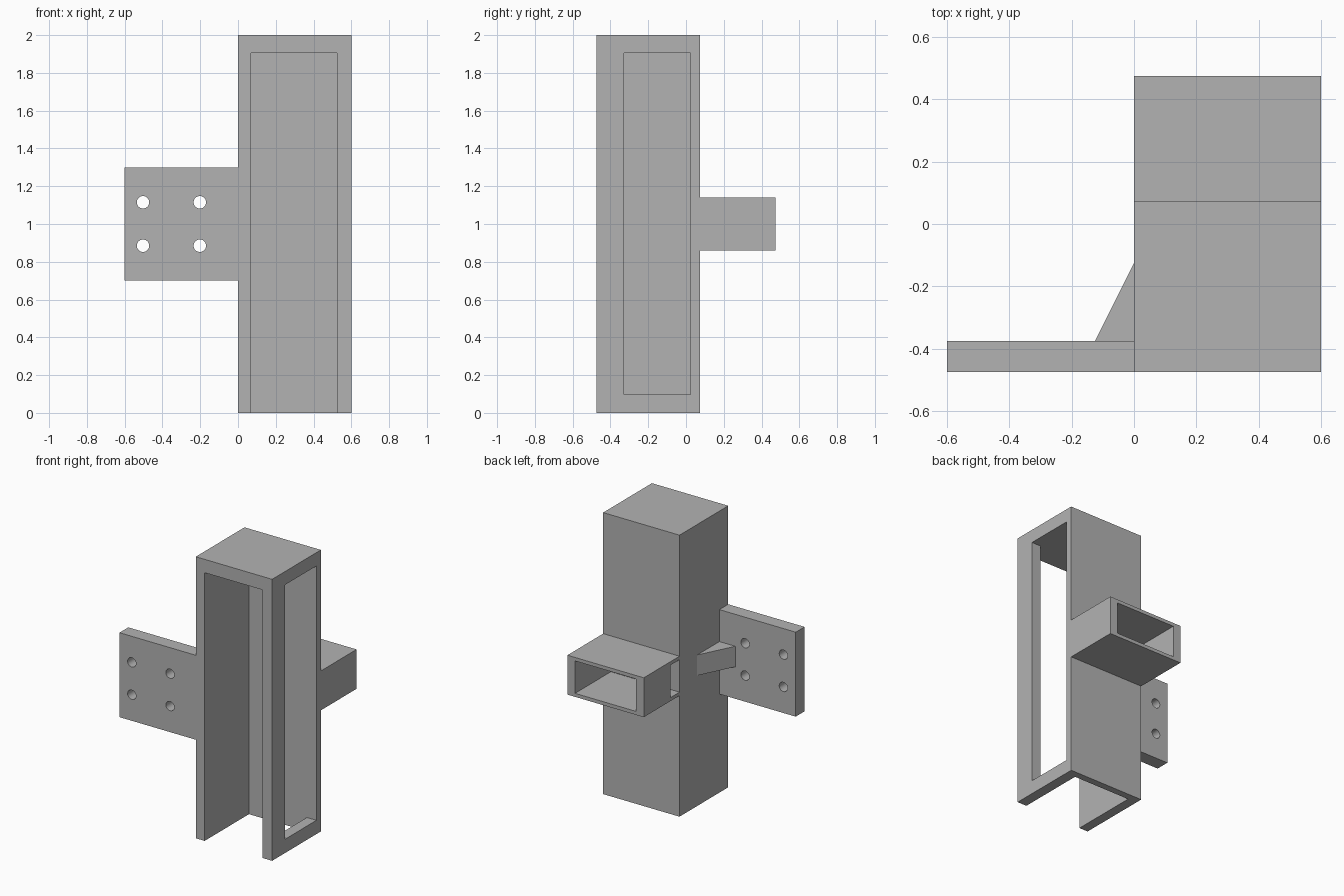
import bpy, bmesh

if "Cube" in bpy.data.objects:
    bpy.data.objects.remove(bpy.data.objects["Cube"])

grey = bpy.data.materials.new("plain grey")
grey.use_nodes = True
grey.diffuse_color = (0.45, 0.45, 0.45, 1)
bsdf = next(n for n in grey.node_tree.nodes if n.type == "BSDF_PRINCIPLED")
bsdf.inputs["Base Color"].default_value = grey.diffuse_color


def prism(name, outline, z0, z1):
    """Extrude an outline in x and y from z0 up to z1."""
    bm = bmesh.new()
    face = bm.faces.new([bm.verts.new((x, y, z0)) for x, y in outline])
    top = bmesh.ops.extrude_face_region(bm, geom=[face])["geom"]
    verts = [v for v in top if isinstance(v, bmesh.types.BMVert)]
    bmesh.ops.translate(bm, verts=verts, vec=(0, 0, z1 - z0))
    bmesh.ops.recalc_face_normals(bm, faces=bm.faces)
    mesh = bpy.data.meshes.new(name)
    bm.to_mesh(mesh)
    bm.free()
    mesh.materials.append(grey)
    obj = bpy.data.objects.new(name, mesh)
    bpy.context.collection.objects.link(obj)
    return obj


def box(name, x, y, z):
    return prism(name, [(x[0], y[0]), (x[1], y[0]), (x[1], y[1]), (x[0], y[1])], *z)


def cut(obj, cutters):
    """Subtract the cutters, bake the result and delete them."""
    for c in cutters:
        mod = obj.modifiers.new("cut", "BOOLEAN")
        mod.operation, mod.solver, mod.object = "DIFFERENCE", "EXACT", c
        c.hide_render = True
    bpy.context.view_layer.update()
    graph = bpy.context.evaluated_depsgraph_get()
    mesh = bpy.data.meshes.new_from_object(obj.evaluated_get(graph))
    obj.modifiers.clear()
    obj.data = mesh
    for c in cutters:
        bpy.data.objects.remove(c)


FRONT, BACK, INNER_BACK, REAR = -0.474, 0.073, 0.023, 0.474

# Upright channel: open at the front and bottom, window in its left wall
channel = box("channel", (0, 0.6), (FRONT, BACK), (0, 2))
cut(channel, [
    box("cavity", (0.07, 0.525), (-0.7, INNER_BACK), (-0.2, 1.905)),
    box("window", (0.4, 0.8), (-0.328, INNER_BACK), (0.098, 1.905)),
])

# Rear sleeve: open at the back, with a slot beside the channel
sleeve = box("rear_sleeve", (0, 0.6), (BACK, REAR), (0.86, 1.14))
cut(sleeve, [
    box("sleeve_bore", (0.06, 0.54), (BACK - 0.1, 0.7), (0.885, 1.115)),
    box("sleeve_slot", (-0.1, 0.2), (BACK - 0.1, 0.175), (0.885, 1.115)),
])

# Mounting plate with four bolt holes
plate = box("mounting_plate", (-0.6, 0), (FRONT, -0.375), (0.7, 1.3))
holes = []
for x in (-0.503, -0.202):
    for z in (0.885, 1.115):
        bpy.ops.mesh.primitive_cylinder_add(
            vertices=32, radius=0.033, depth=0.4,
            location=(x, -0.42, z), rotation=(1.570796, 0, 0))
        hole = bpy.context.object
        hole.data.materials.append(grey)
        holes.append(hole)
cut(plate, holes)

# Triangular gusset bracing the plate
prism("gusset", [(0, -0.125), (-0.125, -0.375), (0, -0.375)], 0.927, 1.073)
